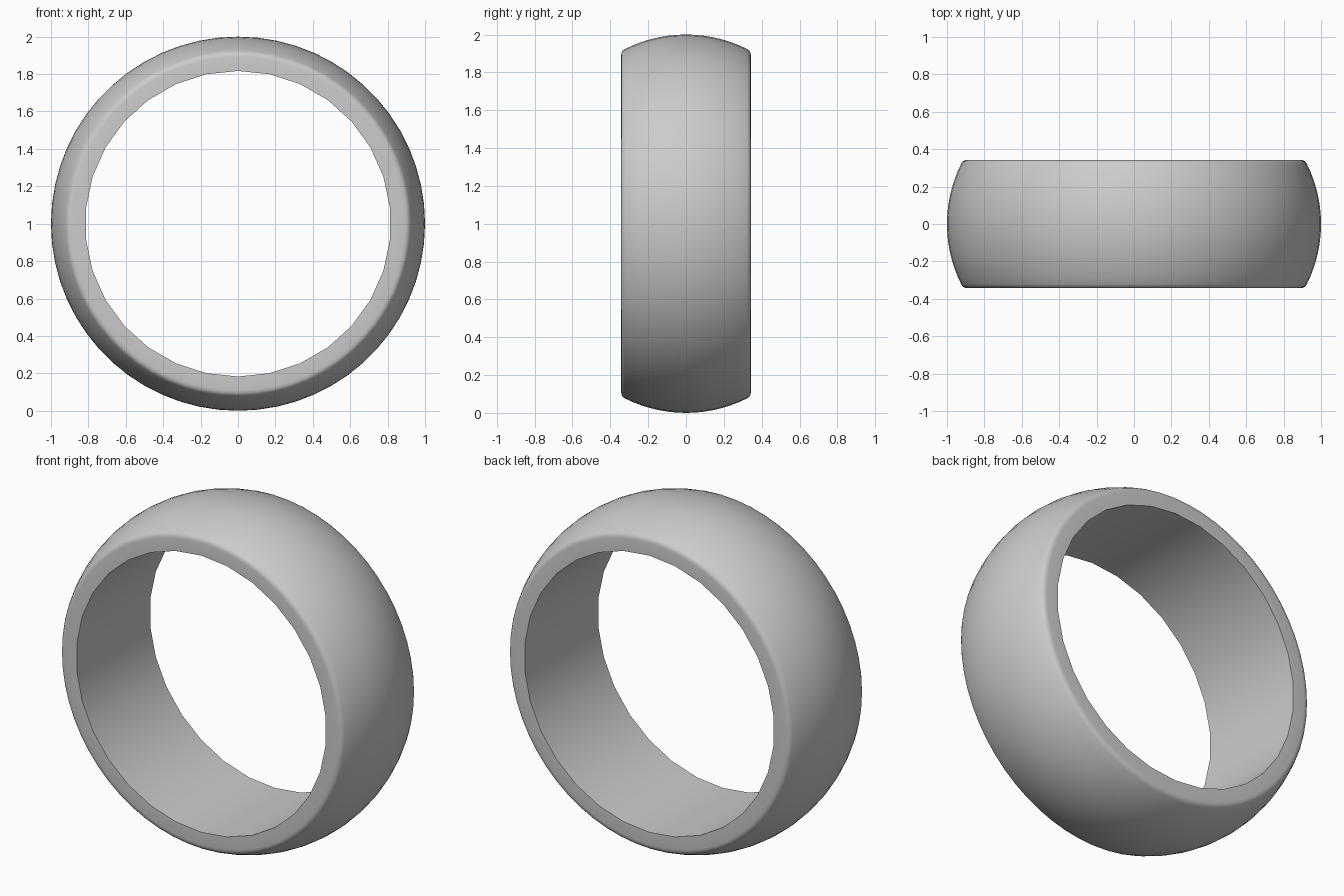
import bpy, bmesh
from math import sin, cos, asin, pi, radians

if "Cube" in bpy.data.objects:
    bpy.data.objects.remove(bpy.data.objects["Cube"])

OUTER, INNER, HALF = 1.0, 0.817, 0.343   # radii and half the band width
BORE_SIDES = 30                          # the bore is coarser than the outside
SEGMENTS = BORE_SIDES * 2
CROWN = 0.72                             # radius of the domed outer face


def band_profile():
    """Closed cross-section as (y, radius): bore, rounded rims, domed crown."""
    edge, steps = 0.322, 14
    limit = asin(edge / CROWN)
    dome = []
    for i in range(steps + 1):
        a = -limit + 2 * limit * i / steps
        dome.append((CROWN * sin(a), OUTER - CROWN + CROWN * cos(a)))
    rim = [(HALF, 0.89), (0.341, 0.904), (0.334, 0.916)]
    left = [(-y, r) for y, r in rim]
    return [(-HALF, INNER)] + left + dome + rim[::-1] + [(HALF, INNER)]


# Material
metal = bpy.data.materials.new("plain grey")
metal.use_nodes = True
grey = (0.6, 0.6, 0.6, 1)
metal.diffuse_color = grey
metal.node_tree.nodes["Principled BSDF"].inputs["Base Color"].default_value = grey

# Band: the profile swept round the y axis
bm = bmesh.new()
profile = band_profile()
rings = []
for s in range(SEGMENTS):
    a = 2 * pi * s / SEGMENTS
    ring = []
    for y, r in profile:
        # every second bore vertex sits on the middle of a flat
        if r == INNER and s % 2:
            r *= cos(pi / BORE_SIDES)
        ring.append(bm.verts.new((r * sin(a), y, OUTER + r * cos(a))))
    rings.append(ring)
for s in range(SEGMENTS):
    here, there = rings[s], rings[(s + 1) % SEGMENTS]
    for i in range(len(profile)):
        j = (i + 1) % len(profile)
        bm.faces.new((here[i], here[j], there[j], there[i]))
bmesh.ops.recalc_face_normals(bm, faces=bm.faces)
mesh = bpy.data.meshes.new("ring_band")
bm.to_mesh(mesh)
bm.free()
mesh.materials.append(metal)

band = bpy.data.objects.new("ring_band", mesh)
bpy.context.collection.objects.link(band)
bpy.context.view_layer.objects.active = band
band.select_set(True)
bpy.ops.object.shade_smooth_by_angle(angle=radians(40))
